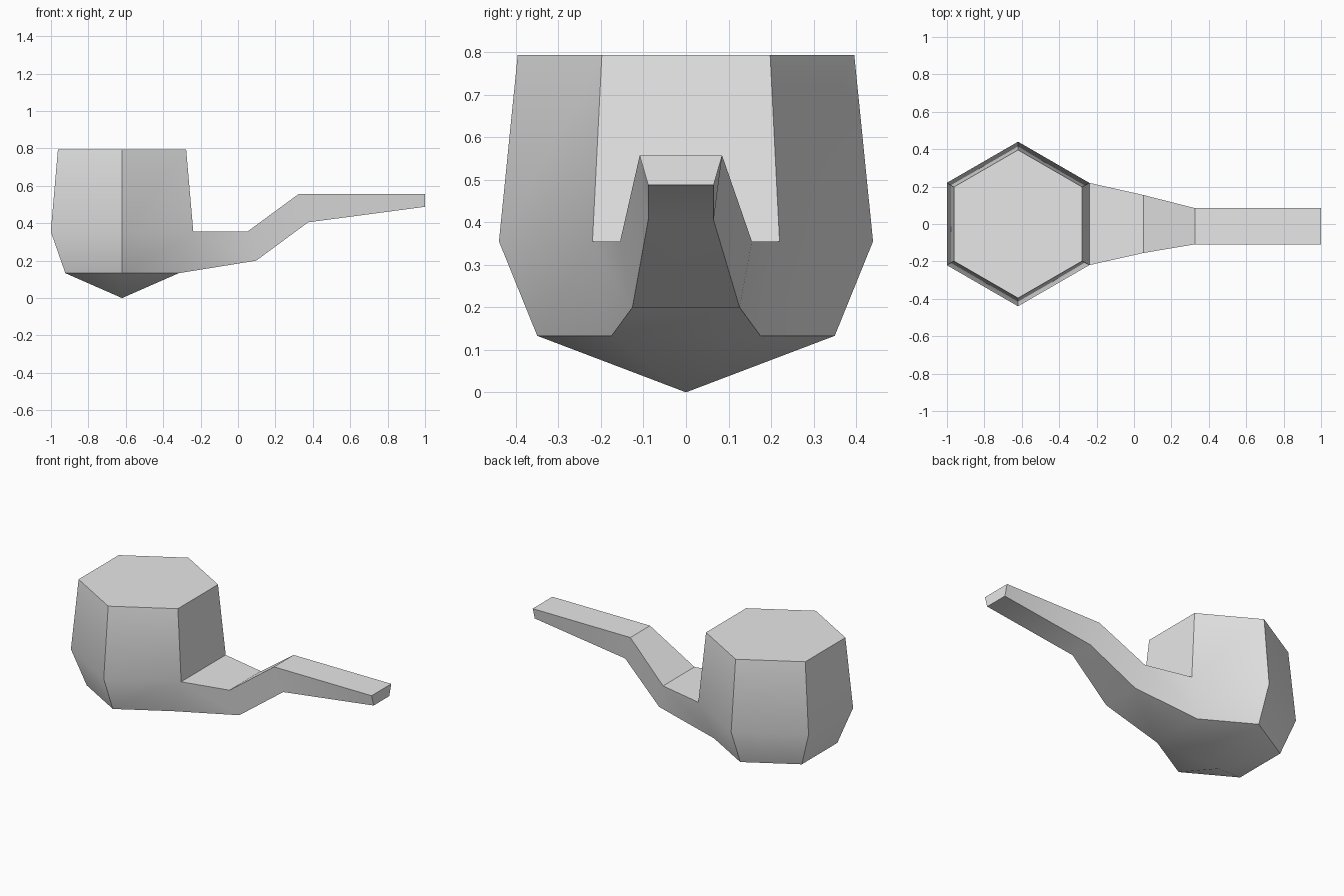
import bpy
import bmesh
from math import cos, sin, radians

cube = bpy.data.objects.get("Cube")
if cube:
    bpy.data.objects.remove(cube, do_unlink=True)

# Plain grey finish
grey = bpy.data.materials.new("light grey")
grey.use_nodes = True
colour = (0.8, 0.8, 0.8, 1)
grey.diffuse_color = colour
grey.node_tree.nodes["Principled BSDF"].inputs["Base Color"].default_value = colour

BOWL_X = -0.62
bm = bmesh.new()


def hexagon(radius, z):
    """Ring of six corners; corners 0 and 5 border the side facing the stem."""
    angles = [radians(30 + 60 * i) for i in range(6)]
    return [bm.verts.new((BOWL_X + radius * cos(a), radius * sin(a), z))
            for a in angles]


def section(top, bottom, shift=0):
    """Four-cornered stem section from (x, half width, z) of its two edges."""
    (xt, wt, zt), (xb, wb, zb) = top, bottom
    return [bm.verts.new(p) for p in (
        (xt, shift + wt, zt), (xt, shift - wt, zt),
        (xb, shift - wb, zb), (xb, shift + wb, zb))]


def bridge(a, b, skip=()):
    n = len(a)
    for i in range(n):
        if i not in skip:
            j = (i + 1) % n
            bm.faces.new((a[i], a[j], b[j], b[i]))


# Bowl: pointed base, widening belly and a closed top
base = hexagon(0.35, 0.133)
belly = hexagon(0.44, 0.355)
rim = hexagon(0.396, 0.793)
tip = bm.verts.new((BOWL_X, 0, 0))
for i in range(6):
    bm.faces.new((tip, base[(i + 1) % 6], base[i]))
bridge(base, belly, skip=(5,))
bridge(belly, rim)
bm.faces.new(rim)

# Stem: grows out of the open lower side of the bowl
stem = [
    [belly[0], belly[5], base[5], base[0]],
    section((0.05, 0.155, 0.355), (0.097, 0.126, 0.2)),
    section((0.325, 0.097, 0.557), (0.375, 0.077, 0.405), -0.012),
    section((1, 0.097, 0.557), (1, 0.077, 0.488), -0.012),
]
for a, b in zip(stem, stem[1:]):
    bridge(a, b)
bm.faces.new(stem[-1])

bmesh.ops.recalc_face_normals(bm, faces=bm.faces[:])
mesh = bpy.data.meshes.new("pipe")
bm.to_mesh(mesh)
bm.free()
mesh.materials.append(grey)
pipe = bpy.data.objects.new("pipe", mesh)
bpy.context.collection.objects.link(pipe)

# Soft belly, crisp corners
bpy.ops.object.select_all(action="DESELECT")
pipe.select_set(True)
bpy.context.view_layer.objects.active = pipe
bpy.ops.object.shade_smooth_by_angle(angle=radians(30))
